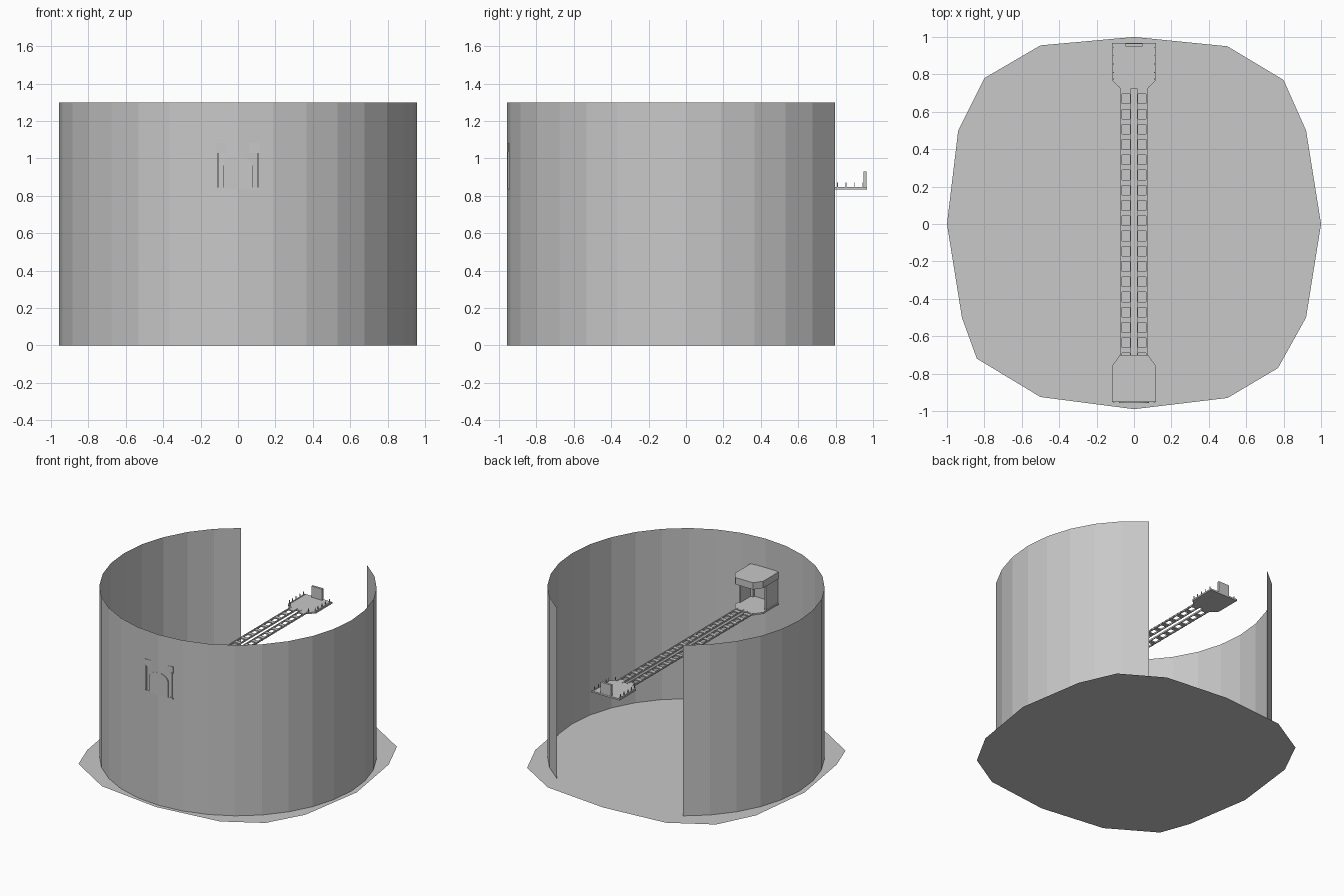
import bpy, bmesh
from math import sin, cos, pi, radians
from mathutils import Vector

cube = bpy.data.objects.get("Cube")
if cube:
    bpy.data.objects.remove(cube, do_unlink=True)

grey = bpy.data.materials.new("plain grey")
grey.use_nodes = True
grey.diffuse_color = (0.58, 0.58, 0.58, 1)
grey.node_tree.nodes["Principled BSDF"].inputs["Base Color"].default_value = (0.58, 0.58, 0.58, 1)


def finish(name, bm):
    mesh = bpy.data.meshes.new(name)
    bm.to_mesh(mesh)
    bm.free()
    mesh.materials.append(grey)
    obj = bpy.data.objects.new(name, mesh)
    bpy.context.collection.objects.link(obj)
    return obj


def prism(name, points, direction):
    """Extrude a flat outline along a direction."""
    bm = bmesh.new()
    face = bm.faces.new([bm.verts.new(p) for p in points])
    new = bmesh.ops.extrude_face_region(bm, geom=[face])["geom"]
    bmesh.ops.translate(bm, vec=Vector(direction),
                        verts=[v for v in new if isinstance(v, bmesh.types.BMVert)])
    bmesh.ops.recalc_face_normals(bm, faces=bm.faces)
    return finish(name, bm)


def boxes(name, spans):
    """Join boxes given as (x0, x1, y0, y1, z0, z1) into one object."""
    bm = bmesh.new()
    for x0, x1, y0, y1, z0, z1 in spans:
        verts = bmesh.ops.create_cube(bm, size=1)["verts"]
        bmesh.ops.scale(bm, vec=(x1 - x0, y1 - y0, z1 - z0), verts=verts)
        bmesh.ops.translate(bm, vec=((x0 + x1) / 2, (y0 + y1) / 2, (z0 + z1) / 2), verts=verts)
    return finish(name, bm)


def mirrored(spans):
    return spans + [(-b, -a, *rest) for a, b, *rest in spans]


def deck_outline(outer, shoulder, inner, z):
    """Platform plan with two cut corners facing the bridge."""
    half = [(0.118, outer), (0.118, shoulder), (0.075, inner)]
    return [(x, y, z) for x, y in half] + [(-x, y, z) for x, y in reversed(half)]


# Irregular ground sheet
ground = [(0, 1), (.5, .95), (.8, .77), (.92, .5), (1, 0), (.92, -.5), (.77, -.77), (.5, -.93),
          (0, -.99), (-.5, -.925), (-.84, -.72), (-.92, -.5), (-1, 0), (-.94, .5), (-.8, .78), (-.5, .955)]
bm = bmesh.new()
bm.faces.new([bm.verts.new((x, y, 0)) for x, y in reversed(ground)]).normal_flip()
bmesh.ops.recalc_face_normals(bm, faces=bm.faces)
for f in bm.faces:
    f.normal_update()
    if f.normal.z < 0:
        f.normal_flip()
finish("ground_sheet", bm)

# Open faceted round wall with a gap at the back
bm = bmesh.new()
columns = []
for i in range(27):
    a = radians(123.75 + 11.25 * i)
    x, y = 0.957 * cos(a), 0.957 * sin(a)
    columns.append([bm.verts.new((x, y, z)) for z in (0, 1.3)])
for (a0, a1), (b0, b1) in zip(columns, columns[1:]):
    bm.faces.new((a0, b0, b1, a1))
finish("round_wall", bm)

# Twin ladder bridge
boxes("bridge_rails", mirrored([(0.016, 0.022, -0.72, 0.74, 0.835, 0.847),
                                (0.063, 0.071, -0.72, 0.74, 0.835, 0.847)]))
rungs = []
for i in range(18):
    y = 0.71 - 0.0815 * i
    rungs.append((0.02, 0.066, y - 0.015, y + 0.015, 0.836, 0.845))
boxes("bridge_rungs", mirrored(rungs))
studs = []
for i in range(36):
    y = 0.715 - 0.0405 * i
    studs.append((0.07, 0.075, y - 0.006, y + 0.006, 0.837, 0.845))
boxes("bridge_studs", mirrored(studs))

# Back platform with low posts, kerbs and an end panel
prism("back_platform", deck_outline(0.967, 0.77, 0.725, 0.833), (0, 0, 0.012))
posts = [(0.106, 0.111, y - 0.002, y + 0.002, 0.844, 0.872)
         for y in (0.775, 0.81, 0.855, 0.9, 0.945)]
posts += [(0.077, 0.081, 0.735, 0.739, 0.844, 0.872)]
boxes("platform_posts", mirrored(posts))
boxes("platform_kerbs", mirrored([(0.105, 0.112, 0.775, 0.955, 0.844, 0.848)]))
boxes("end_panel", [(-0.045, 0.045, 0.948, 0.965, 0.844, 0.93)])

# Covered booth against the front wall
prism("booth_floor", deck_outline(-0.951, -0.76, -0.70, 0.833), (0, 0, 0.012))
prism("booth_roof", deck_outline(-0.951, -0.76, -0.70, 1.03), (0, 0, 0.052))
boxes("booth_side_walls", mirrored([(0.103, 0.112, -0.955, -0.80, 0.84, 1.035)]))
boxes("booth_inner_posts", mirrored([(0.082, 0.104, -0.945, -0.925, 0.84, 1.035)]))

# Arched door showing through the wall
arch = [(-0.08, -0.957, 0.84), (0.08, -0.957, 0.84)]
for i in range(13):
    a = pi * i / 12
    arch.append((0.08 * cos(a), -0.957, 0.955 + 0.055 * sin(a)))
prism("arched_door", arch, (0, 0.016, 0))
